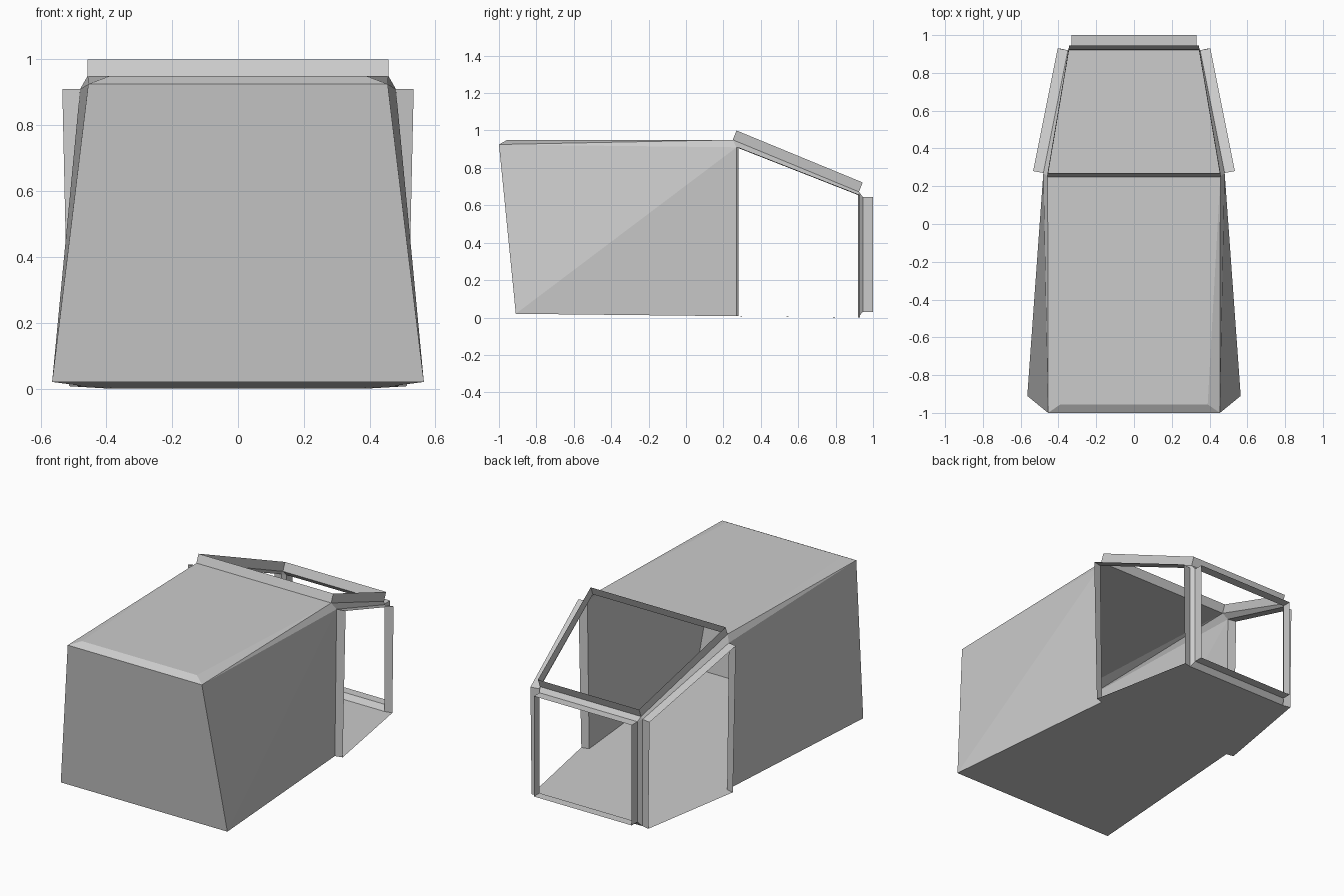
import bpy, bmesh
from mathutils import Vector as V

if "Cube" in bpy.data.objects:
    bpy.data.objects.remove(bpy.data.objects["Cube"])

# Key corners of the right half
A = V((0.565, -0.91, 0.02))     # nose bottom
B = V((0.455, -1.0, 0.925))     # nose top
F = V((0.39, -0.955, 0.95))     # roof front
R = V((0.457, 0.25, 0.95))      # roof rear
C = V((0.48, 0.27, 0.91))       # side opening, front top
D = V((0.468, 0.27, 0.007))     # side opening, front bottom
E = V((0.35, 0.92, 0.0))        # side opening, rear bottom
G = V((0.35, 0.92, 0.655))      # side opening, rear top
T = V((0.343, 0.925, 0.672))    # sloped opening, rear
K = V((0.332, 0.945, 0.645))    # back opening, top
L = V((0.332, 0.945, 0.03))     # back opening, bottom


def mid(p):
    return V((0, p.y, p.z))


def mirrored(name, faces):
    """Build the right half from corner lists and mirror it across x = 0."""
    bm = bmesh.new()
    for f in faces:
        bm.faces.new([bm.verts.new(p) for p in f])
    bmesh.ops.remove_doubles(bm, verts=bm.verts, dist=0.0005)
    bmesh.ops.recalc_face_normals(bm, faces=bm.faces)
    me = bpy.data.meshes.new(name)
    bm.to_mesh(me)
    bm.free()
    ob = bpy.data.objects.new(name, me)
    bpy.context.collection.objects.link(ob)
    m = ob.modifiers.new("Mirror", 'MIRROR')
    m.use_clip = True
    return ob


def flange(name, path, offsets, closed=False):
    """Thin rim standing out from the border of an opening."""
    n = len(path)
    faces = []
    for i in range(n if closed else n - 1):
        j = (i + 1) % n
        faces.append([path[i], path[j], path[j] + offsets[j], path[i] + offsets[i]])
    return mirrored(name, faces)


# Closed front shell: nose, nose chamfer, roof, roof chamfer, side wall
mirrored("front_shell", [
    [mid(A), A, B, mid(B)],
    [mid(B), B, F, mid(F)],
    [mid(F), F, R, mid(R)],
    [B, R, F], [B, C, R],
    [A, C, B], [A, D, C],
])

# Floor running the full length
mirrored("floor", [
    [mid(A), A, D, mid(D)],
    [mid(D), D, E, mid(E)],
])

# Chamfered bars between the rear openings
mirrored("rear_frame", [
    [R, C, G, T],
    [T, G, K],
    [G, E, L, K],
    [mid(T), T, K, mid(K)],
    [mid(E), E, L, mid(L)],
])

# Rims around the sloped, back and side openings
up = V((0, 0.02, 0.05))
flange("sloped_window_rim", [mid(R), R, T, mid(T)], [up] * 4)
back = V((0, 0.055, 0))
flange("back_window_rim", [mid(K), K, L, mid(L)], [back] * 4)
hi, lo = V((0.054, 0.01, 0)), V((0.046, 0.01, 0))
flange("side_door_rim", [C, D, E, G], [hi, lo, lo, hi], closed=True)
